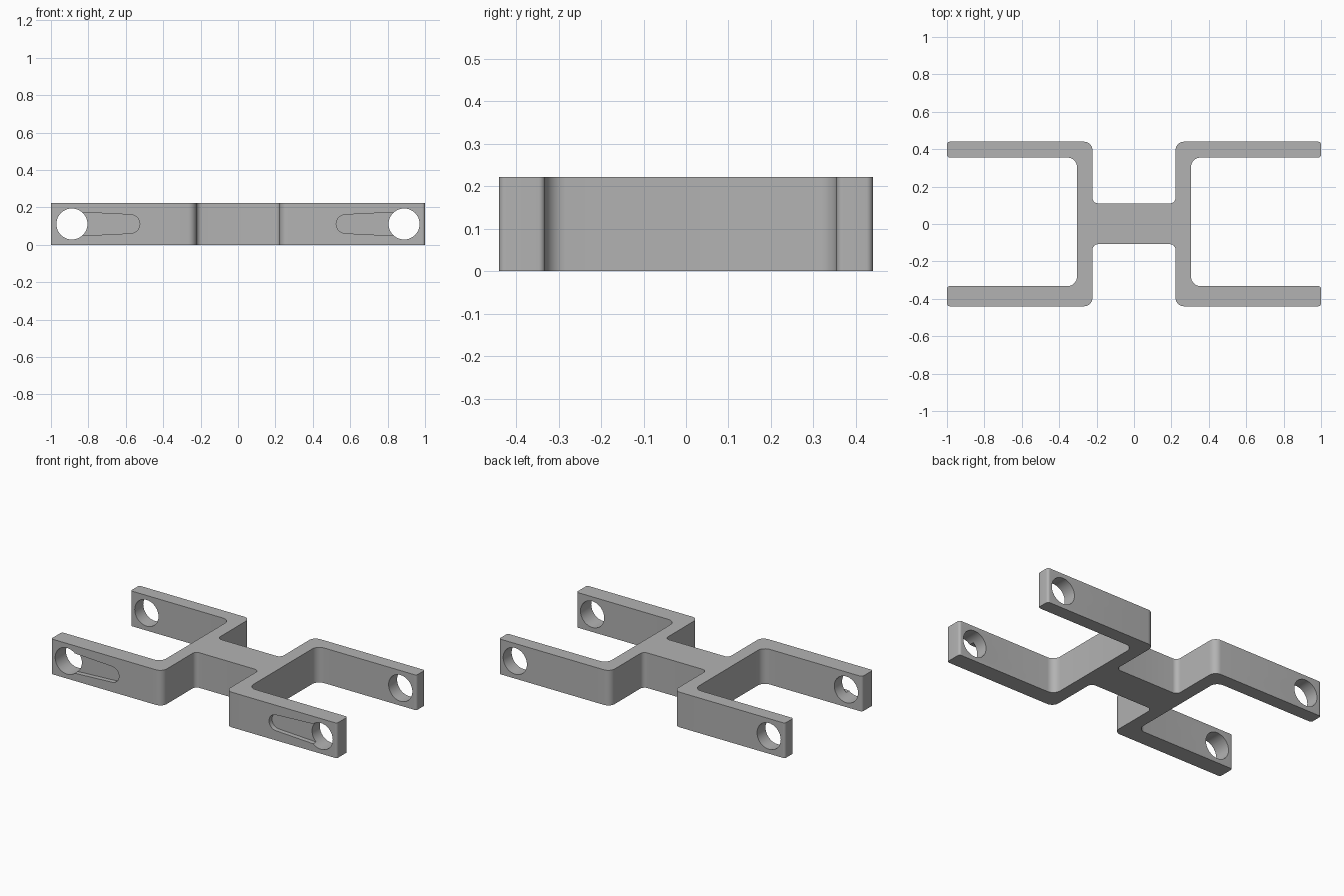
import bpy, bmesh, math
from mathutils import Vector

if "Cube" in bpy.data.objects:
    bpy.data.objects.remove(bpy.data.objects["Cube"])

HEIGHT = 0.222
MID = HEIGHT / 2

grey = bpy.data.materials.new("plain grey")
grey.diffuse_color = (0.45, 0.45, 0.45, 1)
grey.use_nodes = True
grey.node_tree.nodes["Principled BSDF"].inputs["Base Color"].default_value = grey.diffuse_color


def rounded(corners, steps=8):
    """Turn (x, y, radius) right-angle corners into a filleted outline."""
    pts = []
    for i, (x, y, r) in enumerate(corners):
        p = Vector((x, y))
        a = (Vector(corners[i - 1][:2]) - p).normalized()
        b = (Vector(corners[(i + 1) % len(corners)][:2]) - p).normalized()
        for k in range(steps + 1):
            t = k / steps * math.pi / 2
            pts.append(p + r * (a * (1 - math.sin(t)) + b * (1 - math.cos(t))))
    return pts


def prism(name, points, offset):
    """Extrude a closed loop of 3D points along an offset."""
    bm = bmesh.new()
    face = bm.faces.new([bm.verts.new(p) for p in points])
    top = bmesh.ops.extrude_face_region(bm, geom=[face])["geom"]
    bmesh.ops.translate(bm, vec=offset,
                        verts=[v for v in top if isinstance(v, bmesh.types.BMVert)])
    bmesh.ops.recalc_face_normals(bm, faces=bm.faces)
    mesh = bpy.data.meshes.new(name)
    bm.to_mesh(mesh)
    bm.free()
    mesh.materials.append(grey)
    obj = bpy.data.objects.new(name, mesh)
    bpy.context.collection.objects.link(obj)
    return obj


# Bracket body: right half of the outline, mirrored to the left
half = [
    (0.222, -0.108, 0.03), (0.222, -0.44, 0.045),
    (1.0, -0.44, 0.015), (1.0, -0.332, 0.015),
    (0.305, -0.332, 0.05), (0.305, 0.355, 0.05),
    (1.0, 0.355, 0.015), (1.0, 0.44, 0.015),
    (0.222, 0.44, 0.045), (0.222, 0.11, 0.03),
]
corners = half + [(-x, y, r) for x, y, r in reversed(half)]
bracket = prism("bracket", [(p.x, p.y, 0) for p in rounded(corners)], (0, 0, HEIGHT))


def cut(cutter):
    mod = bracket.modifiers.new(cutter.name, 'BOOLEAN')
    mod.operation = 'DIFFERENCE'
    mod.solver = 'EXACT'
    mod.object = cutter
    cutter.hide_render = True
    cutter.hide_set(True)


for side, label in ((-1, "left"), (1, "right")):
    # Pin hole through the front and back arms
    ring = [(side * 0.888 + 0.083 * math.cos(t), -0.6, MID + 0.083 * math.sin(t))
            for t in (2 * math.pi * i / 48 for i in range(48))]
    cut(prism(label + "_hole_cutter", ring, (0, 1.2, 0)))

    # Shallow tapered slot on the front face, round at its inner end
    slot = [(side * 0.86, -0.5, MID - 0.064)]
    for i in range(17):
        t = -math.pi / 2 - math.pi * i / 16
        slot.append((side * (0.575 + 0.05 * math.cos(t)), -0.5, MID + 0.05 * math.sin(t)))
    slot.append((side * 0.86, -0.5, MID + 0.064))
    cut(prism(label + "_slot_cutter", slot, (0, 0.09, 0)))

# Bake the cuts and shade
bpy.context.view_layer.objects.active = bracket
bracket.select_set(True)
for mod in list(bracket.modifiers):
    bpy.ops.object.modifier_apply(modifier=mod.name)
bpy.ops.object.shade_smooth_by_angle(angle=math.radians(30))
